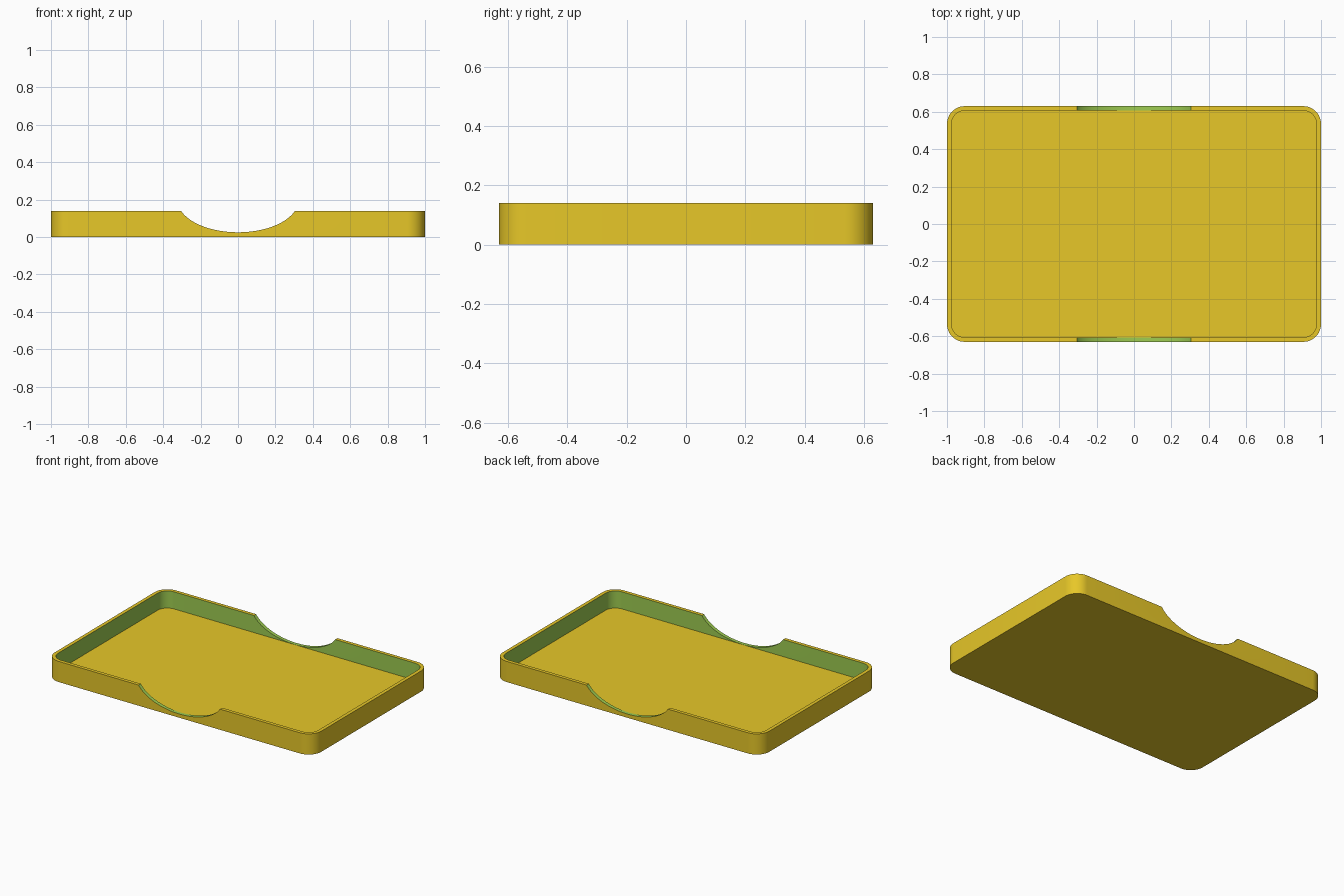
import bpy, bmesh, math
from mathutils import Vector

if "Cube" in bpy.data.objects:
    bpy.data.objects.remove(bpy.data.objects["Cube"])

HX, HY, H = 1.0, 0.63, 0.14      # half sizes and height
WALL, FLOOR, R = 0.024, 0.024, 0.095


def material(name, srgb):
    m = bpy.data.materials.new(name)
    lin = [((c / 255 + 0.055) / 1.055) ** 2.4 for c in srgb]
    m.diffuse_color = (*lin, 1)
    m.use_nodes = True
    m.node_tree.nodes["Principled BSDF"].inputs["Base Color"].default_value = m.diffuse_color
    return m


def prism(name, points, offset):
    """Extrude a closed outline along an offset."""
    bm = bmesh.new()
    face = bm.faces.new([bm.verts.new(p) for p in points])
    new = bmesh.ops.extrude_face_region(bm, geom=[face])["geom"]
    bmesh.ops.translate(bm, vec=Vector(offset),
                        verts=[v for v in new if isinstance(v, bmesh.types.BMVert)])
    bmesh.ops.recalc_face_normals(bm, faces=bm.faces[:])
    me = bpy.data.meshes.new(name)
    bm.to_mesh(me)
    bm.free()
    ob = bpy.data.objects.new(name, me)
    bpy.context.collection.objects.link(ob)
    return ob


def rounded_rect(hx, hy, r, z, seg=12):
    pts = []
    for q, (sx, sy) in enumerate([(1, 1), (-1, 1), (-1, -1), (1, -1)]):
        for i in range(seg + 1):
            a = math.pi / 2 * (q + i / seg)
            pts.append((sx * (hx - r) + r * math.cos(a),
                        sy * (hy - r) + r * math.sin(a), z))
    return pts


# Tray block, inner pocket and the finger notch running through both long walls
tray = prism("tray", rounded_rect(HX, HY, R, 0), (0, 0, H))
pocket = prism("pocket_cutter",
               rounded_rect(HX - WALL, HY - WALL, R - WALL, FLOOR), (0, 0, 0.4))
notch = prism("notch_cutter",
              [(0.325 * math.sin(t), -1, 0.2 - 0.175 * math.cos(t))
               for t in (2 * math.pi * i / 64 for i in range(64))], (0, 2, 0))

bpy.context.view_layer.objects.active = tray
tray.select_set(True)
for cutter in (pocket, notch):
    mod = tray.modifiers.new("cut", 'BOOLEAN')
    mod.operation = 'DIFFERENCE'
    mod.solver = 'EXACT'
    mod.object = cutter
    bpy.ops.object.modifier_apply(modifier=mod.name)
    bpy.data.objects.remove(cutter)

# Yellow tray, green inner walls and notch surfaces
tray.data.materials.clear()
tray.data.materials.append(material("yellow", (249, 215, 44)))
tray.data.materials.append(material("green", (157, 203, 81)))
for p in tray.data.polygons:
    c, n = p.center, p.normal
    inner_wall = abs(n.z) < 0.1 and n.x * c.x + n.y * c.y < 0
    notch_face = n.z > 0.1 and c.z < H - 0.001 and abs(c.y) > HY - WALL
    p.material_index = 1 if inner_wall or notch_face else 0

bpy.ops.object.shade_smooth_by_angle(angle=math.radians(30))
